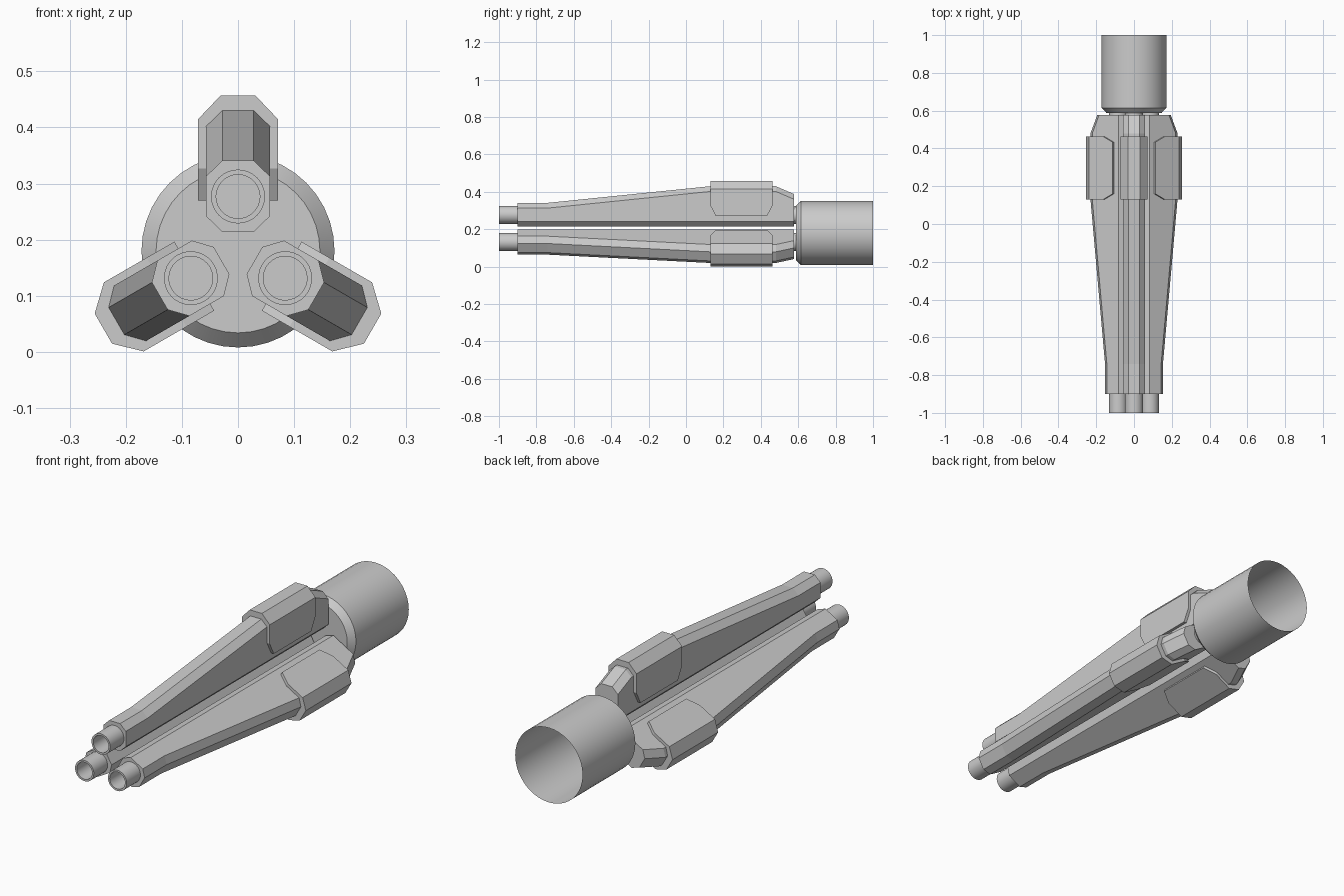
import bpy, bmesh
from math import radians, cos, sin, pi
from mathutils import Matrix

if "Cube" in bpy.data.objects:
    bpy.data.objects.remove(bpy.data.objects["Cube"])

AXIS_Z = 0.18      # height of the central axis
BARREL_R = 0.097   # distance of each barrel from the axis


def finish(bm, name, angle=0.0, smooth=False):
    # turn about the central axis, then lift to its height
    bm.transform(Matrix.Translation((0, 0, AXIS_Z)) @ Matrix.Rotation(radians(angle), 4, 'Y'))
    bmesh.ops.recalc_face_normals(bm, faces=bm.faces[:])
    me = bpy.data.meshes.new(name)
    bm.to_mesh(me)
    bm.free()
    ob = bpy.data.objects.new(name, me)
    bpy.context.collection.objects.link(ob)
    if smooth:
        bpy.ops.object.select_all(action='DESELECT')
        ob.select_set(True)
        bpy.context.view_layer.objects.active = ob
        bpy.ops.object.shade_smooth_by_angle(angle=radians(30))
    return ob


def loft(sections):
    # sections: list of (y, [(x, z), ...]); skinned and capped at both ends
    bm = bmesh.new()
    rings = [[bm.verts.new((x, y, z)) for x, z in pts] for y, pts in sections]
    n = len(rings[0])
    for a, b in zip(rings, rings[1:]):
        for i in range(n):
            j = (i + 1) % n
            bm.faces.new((a[i], a[j], b[j], b[i]))
    bm.faces.new(rings[0])
    bm.faces.new(rings[-1])
    return bm


def lathe(profile, segs, z=0.0, closed=False):
    # profile: list of (radius, y) turned around the y direction
    bm = bmesh.new()
    rings = [[bm.verts.new((r * cos(2 * pi * i / segs), y, z + r * sin(2 * pi * i / segs)))
              for i in range(segs)] for r, y in profile]
    pairs = list(zip(rings, rings[1:])) + ([(rings[-1], rings[0])] if closed else [])
    for a, b in pairs:
        for i in range(segs):
            j = (i + 1) % segs
            bm.faces.new((a[i], a[j], b[j], b[i]))
    if not closed:
        bm.faces.new(rings[0])
    return bm


def mirrored(half):
    return half + [(-x, z) for x, z in reversed(half)]


def arm_section(top):
    # octagon stretched outwards to the given top
    low = BARREL_R - 0.063
    return mirrored([(0.028, low), (0.057, low + 0.028), (0.057, top - 0.028), (0.028, top)])


def shell_section(bottom):
    return mirrored([(0.071, bottom), (0.071, 0.235), (0.031, 0.277)])


for label, angle in (("top", 0), ("right", 120), ("left", 240)):
    # tapered housing
    finish(loft([(-0.90, arm_section(0.161)), (-0.74, arm_section(0.161)),
                 (0.13, arm_section(0.25)), (0.48, arm_section(0.25)),
                 (0.578, arm_section(0.208))]), f"{label}_housing", angle)
    # clamp shell around the thick end
    finish(loft([(0.13, shell_section(0.147)), (0.16, shell_section(0.09)),
                 (0.433, shell_section(0.09)), (0.463, shell_section(0.147))]),
           f"{label}_clamp_shell", angle)
    # hollow barrel running through to the drum
    finish(lathe([(0.048, -1.0), (0.048, 0.588), (0.039, 0.588), (0.039, -1.0)],
                 32, BARREL_R, True), f"{label}_barrel", angle, True)

# rear drum: bevelled front, open back
finish(lathe([(0.146, 0.588), (0.172, 0.615), (0.172, 1.0)], 40), "rear_drum", 0, True)
